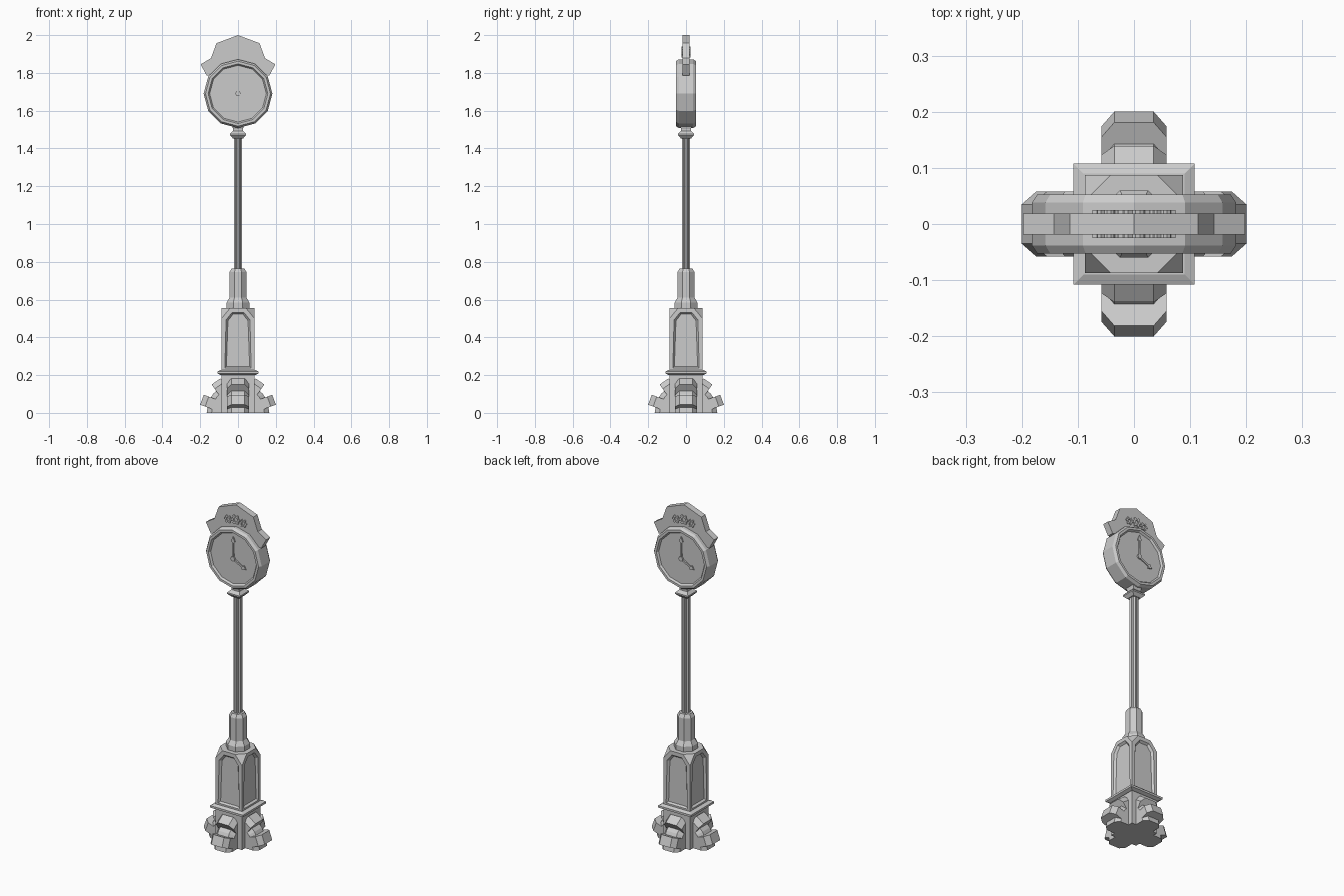
import bpy, bmesh
from math import sin, cos, pi, radians
from mathutils import Matrix, Vector

if "Cube" in bpy.data.objects:
    bpy.data.objects.remove(bpy.data.objects["Cube"])


def finish(bm, name):
    bmesh.ops.recalc_face_normals(bm, faces=bm.faces)
    me = bpy.data.meshes.new(name)
    bm.to_mesh(me)
    bm.free()
    ob = bpy.data.objects.new(name, me)
    bpy.context.collection.objects.link(ob)
    return ob


def loft(name, rings):
    """Join equal-length rings of points and cap both ends."""
    bm = bmesh.new()
    vs = [[bm.verts.new(p) for p in r] for r in rings]
    n = len(vs[0])
    for a, b in zip(vs, vs[1:]):
        for i in range(n):
            j = (i + 1) % n
            bm.faces.new((a[i], a[j], b[j], b[i]))
    bm.faces.new(vs[0])
    bm.faces.new(vs[-1])
    return finish(bm, name)


def column(name, sections, n):
    """Stacked n-gon sections (half width, z), flats facing the axes."""
    k = 1 / cos(pi / n)
    return loft(name, [[(h * k * cos((2 * i + 1) * pi / n), h * k * sin((2 * i + 1) * pi / n), z)
                        for i in range(n)] for h, z in sections])


def plate(name, outline, y0, y1, turn=0.0):
    """Extrude an x-z outline between y0 and y1, then turn it about z."""
    ob = loft(name, [[(x, y, z) for x, z in outline] for y in (y0, y1)])
    ob.data.transform(Matrix.Rotation(turn, 4, 'Z'))
    return ob


def hull(points):
    bm = bmesh.new()
    for p in points:
        bm.verts.new(p)
    bmesh.ops.convex_hull(bm, input=bm.verts)
    bmesh.ops.delete(bm, geom=[v for v in bm.verts if not v.link_faces], context='VERTS')
    bmesh.ops.dissolve_limit(bm, angle_limit=0.01, verts=bm.verts, edges=bm.edges)
    return bm


def foot_part(name, points, turn):
    ob = finish(hull(points), name)
    ob.data.transform(Matrix.Rotation(turn, 4, 'Z'))


# four half-gear feet with chamfered teeth
W, T = 0.058, 0.035
for k in range(4):
    turn = k * pi / 2
    body = [(0, s * W, 0) for s in (-1, 1)]
    for a in (0, 20, 37, 55, 73, 90):
        c, s_ = cos(radians(a)), sin(radians(a))
        for r, w in ((0.14, W), (0.166, T)):
            body += [(r * c, s * w, r * s_) for s in (-1, 1)]
    foot_part("foot", body, turn)
    for a in (20, 55):
        c, s_ = cos(radians(a)), sin(radians(a))
        pts = [(r * c - t * s_, s * w, r * s_ + t * c)
               for r, w in ((0.12, W), (0.175, W), (0.203, T))
               for t in (-0.028, 0.028) for s in (-1, 1)]
        foot_part("foot_tooth", pts, turn)

# lower block and ledge
column("base_block", [(0.087, 0), (0.087, 0.205)], 4)
column("base_ledge", [(0.092, 0.2), (0.108, 0.208), (0.108, 0.22), (0.09, 0.228)], 4)

# pedestal with cut corners and recessed panels
H, C = 0.087, 0.042
pts = []
for sx in (-1, 1):
    for sy in (-1, 1):
        pts += [(sx * H, sy * H, 0.22), (sx * H, sy * H, 0.5),
                (sx * C, sy * H, 0.555), (sx * H, sy * C, 0.555)]
bm = hull(pts)
bmesh.ops.recalc_face_normals(bm, faces=bm.faces)
bm.normal_update()
sides = [f for f in bm.faces if max(abs(f.normal.x), abs(f.normal.y)) > 0.99]
bmesh.ops.inset_individual(bm, faces=sides, thickness=0.025, depth=0)
bmesh.ops.inset_individual(bm, faces=sides, thickness=0.011, depth=-0.012)
finish(bm, "pedestal")

# octagonal collar and sleeve
column("collar", [(0.06, 0.55), (0.06, 0.585), (0.045, 0.61)], 8)
column("sleeve", [(0.045, 0.6), (0.045, 0.745), (0.034, 0.765)], 8)

# fluted pole
loft("pole", [[(r * cos(i * pi / 8), r * sin(i * pi / 8), z)
               for i in range(16) for r in [0.024 if i % 2 else 0.019]]
              for z in (0.76, 1.46)])

# square capital under the clock
column("capital", [(0.026, 1.452), (0.042, 1.469), (0.042, 1.477), (0.026, 1.493),
                   (0.026, 1.503), (0.034, 1.53)], 4)

# twelve-sided clock case with recessed dials
CZ = 1.69
prof = [(0.15, -0.042), (0.158, -0.053), (0.172, -0.053), (0.182, -0.038)]
prof += [(r, -y) for r, y in reversed(prof)]
loft("clock_case", [[(r * cos(i * pi / 6), y, CZ + r * sin(i * pi / 6)) for i in range(12)]
                    for r, y in prof])

# crest plate
half = [(0.165, 1.785), (0.198, 1.845), (0.143, 1.878), (0.114, 1.957)]
outline = half + [(0, 2.0)] + [(-x, z) for x, z in reversed(half)]
plate("crest", outline + [(-0.09, 1.80), (0.09, 1.80)], -0.019, 0.019)


def hand(length, width, angle):
    """Slim pointer with a diamond tip, angle clockwise from twelve."""
    w, L = width, length
    shape = [(-0.4 * w, 0), (-0.3 * w, 0.72 * L), (-w, 0.78 * L), (0, L),
             (w, 0.78 * L), (0.3 * w, 0.72 * L), (0.4 * w, 0)]
    c, s = cos(angle), sin(angle)
    return [(x * c + z * s, CZ - x * s + z * c) for x, z in shape]


def ring_gear(cx, cz, ro, y0, y1, turn):
    """Small six-toothed gear with an open centre."""
    rad = [ro, ro, 0.72 * ro, 0.72 * ro]
    ang = [(i // 4 + (i % 4 - 0.5) * 0.25) * pi / 3 for i in range(24)]
    out = [(cx + rad[i % 4] * cos(a), cz + rad[i % 4] * sin(a)) for i, a in enumerate(ang)]
    inn = [(cx + 0.4 * ro * cos(a), cz + 0.4 * ro * sin(a)) for a in ang]
    bm = bmesh.new()
    loops = [[bm.verts.new((x, y, z)) for x, z in p]
             for p, y in ((out, y0), (out, y1), (inn, y1), (inn, y0))]
    for k in range(4):
        a, b = loops[k], loops[(k + 1) % 4]
        for i in range(24):
            j = (i + 1) % 24
            bm.faces.new((a[i], a[j], b[j], b[i]))
    finish(bm, "crest_gear").data.transform(Matrix.Rotation(turn, 4, 'Z'))


# hands and crest gears on both faces
for turn in (0, pi):
    plate("minute_hand", hand(0.132, 0.013, 0), -0.049, -0.04, turn)
    plate("hour_hand", hand(0.095, 0.015, radians(118)), -0.049, -0.04, turn)
    hub = [(0.014 * cos(i * pi / 4), CZ + 0.014 * sin(i * pi / 4)) for i in range(8)]
    plate("hand_hub", hub, -0.051, -0.04, turn)
    for cx, cz, r in ((-0.05, 1.903, 0.024), (0, 1.912, 0.029), (0.05, 1.903, 0.024)):
        ring_gear(cx, cz, r, -0.025, -0.018, turn)
